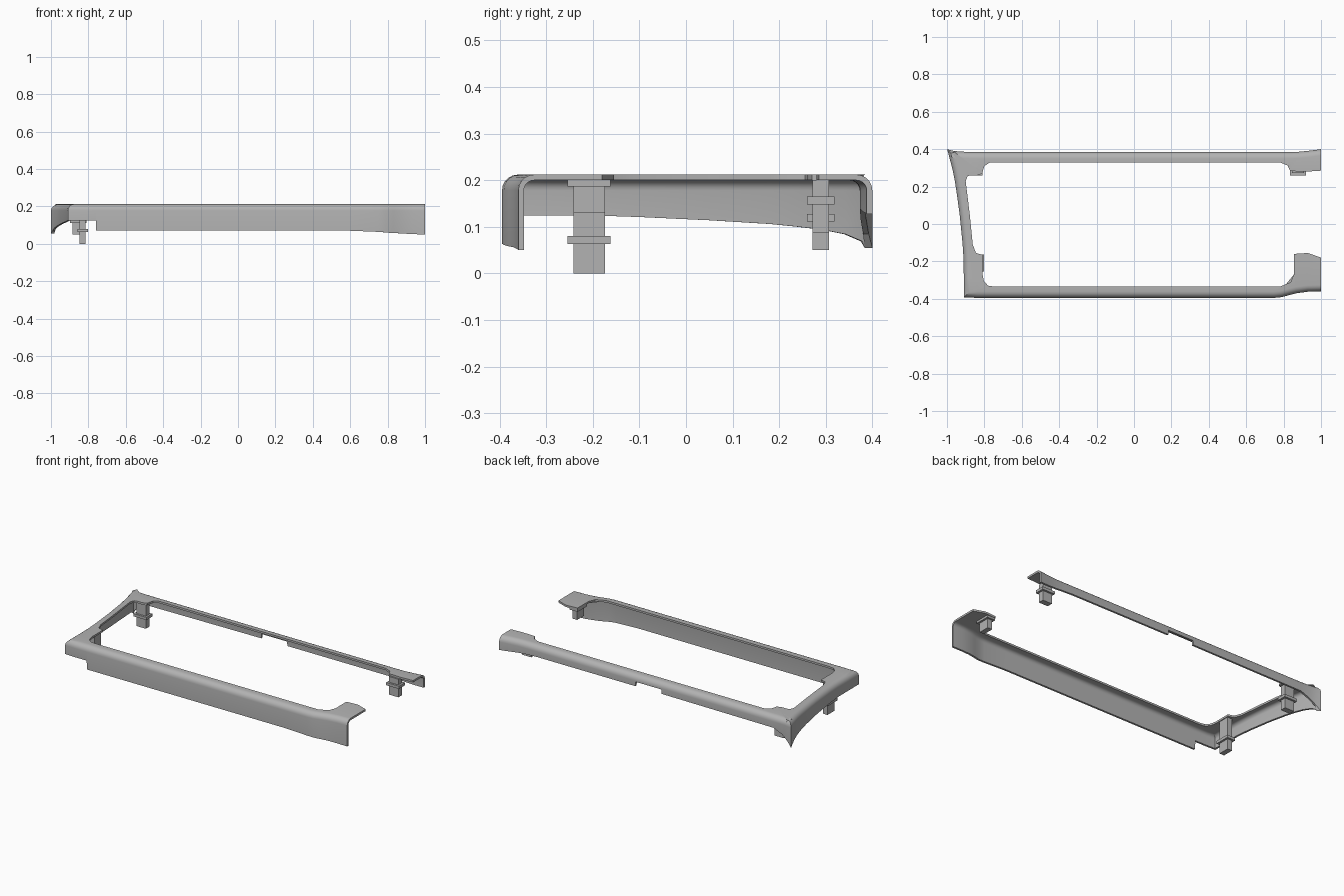
import bpy
import bmesh
import math
from mathutils import Vector

default_cube = bpy.data.objects.get("Cube")
if default_cube:
    bpy.data.objects.remove(default_cube, do_unlink=True)

grey = bpy.data.materials.new("plain grey plastic")
grey.use_nodes = True
colour = (0.45, 0.45, 0.45, 1.0)
grey.diffuse_color = colour
grey.node_tree.nodes["Principled BSDF"].inputs["Base Color"].default_value = colour

TOP = 0.212
WALL = 0.012
RADIUS = 0.034
ARC_STEPS = 5


def add_object(name, bm):
    """Turn a bmesh into a linked object with the shared material."""
    bmesh.ops.recalc_face_normals(bm, faces=bm.faces)
    mesh = bpy.data.meshes.new(name)
    bm.to_mesh(mesh)
    bm.free()
    mesh.materials.append(grey)
    obj = bpy.data.objects.new(name, mesh)
    bpy.context.scene.collection.objects.link(obj)
    return obj


def inward_offset(outline, k):
    """Mitred inward direction of the outer outline at one station."""
    here = outline[k]
    before = outline[max(k - 1, 0)]
    after = outline[min(k + 1, len(outline) - 1)]
    sides = []
    for a, b in ((before, here), (here, after)):
        if (b - a).length > 0:
            d = (b - a).normalized()
            sides.append(Vector((d.y, -d.x)))
    mitre = sum(sides, Vector((0, 0))).normalized()
    return mitre / max(mitre.dot(sides[0]), 0.5)


def section(outer, inner, low, inward):
    """Closed cross-section: top plate, rounded shoulder and outer skirt."""
    def arc(radius):
        for s in range(ARC_STEPS + 1):
            a = math.pi / 2 * s / ARC_STEPS
            xy = outer + inward * (RADIUS - radius * math.sin(a))
            yield (*xy, TOP - RADIUS + radius * math.cos(a))

    ring = [(*inner, TOP)] + list(arc(RADIUS)) + [(*outer, low)]
    ring.append((*(outer + inward * WALL), low))
    ring += reversed(list(arc(RADIUS - WALL)))
    ring.append((*inner, TOP - WALL))
    return ring


# Stations run from the open end: outer x, y, inner x, y, skirt bottom
front_run = [
    (1, -.36, 1, -.18, .05),
    (.93, -.362, .93, -.155, .052),
    (.87, -.37, .855, -.16, .056),
    (.83, -.38, .855, -.27, .058),
    (.79, -.391, .84, -.31, .061),
    (.75, -.395, .78, -.335, .064),
    (.6, -.395, .6, -.335, .07),
    (-.758, -.395, -.74, -.335, .07),
    (-.76, -.395, -.745, -.335, .124),
    (-.84, -.395, -.78, -.33, .124),
]
left_run = [
    (-.91, -.392, -.803, -.305, .124),
    (-.91, -.29, -.81, -.27, .124),
    (-.911, -.19, -.81, -.165, .124),
    (-.913, -.16, -.845, -.155, .123),
    (-.917, -.1, -.862, -.11, .121),
    (-.932, .05, -.878, .05, .114),
    (-.95, .18, -.894, .18, .106),
    (-.958, .23, -.9, .23, .101),
    (-.97, .29, -.89, .255, .094),
    (-.983, .34, -.875, .26, .084),
    (-.992, .375, -.84, .26, .069),
]
back_run = [
    (-1, .4, -.81, .27, .055),
    (-.97, .392, -.808, .285, .085),
    (-.93, .387, -.8, .31, .115),
    (-.87, .385, -.77, .33, .14),
    (-.102, .385, -.102, .33, .145),
    (-.1, .385, -.1, .33, .172),
    (.075, .385, .075, .33, .172),
    (.077, .385, .077, .33, .145),
    (.76, .385, .78, .33, .145),
    (.83, .385, .822, .312, .142),
    (.88, .386, .835, .283, .138),
    (.94, .392, .92, .28, .132),
    (1, .4, 1, .285, .128),
]

# Three-sided trim frame, lofted through all stations
stations = front_run + left_run + back_run
outline = [Vector(s[:2]) for s in stations]
bm = bmesh.new()
rings = []
for k, s in enumerate(stations):
    inward = inward_offset(outline, k)
    if k in (0, len(stations) - 1):
        inward = Vector((0, math.copysign(1, -s[1])))
    ring = section(outline[k], Vector(s[2:4]), s[4], inward)
    rings.append([bm.verts.new(p) for p in ring])
count = len(rings[0])
for a, b in zip(rings, rings[1:]):
    for j in range(count):
        n = (j + 1) % count
        bm.faces.new((a[j], a[n], b[n], b[j]))
bm.faces.new(rings[0])
bm.faces.new(rings[-1])
frame = add_object("trim_frame", bm)
bpy.context.view_layer.objects.active = frame
frame.select_set(True)
bpy.ops.object.shade_smooth_by_angle(angle=math.radians(35))
frame.select_set(False)


def box(bm, x, y, z):
    """Axis-aligned box from low and high limits."""
    made = bmesh.ops.create_cube(bm, size=1)["verts"]
    for v in made:
        v.co = [sum(r) / 2 + c * (r[1] - r[0]) for r, c in zip((x, y, z), v.co)]


def clip(name, x, y, low, flange):
    """Mounting peg with a thin collar."""
    bm = bmesh.new()
    box(bm, x, y, (low, TOP - WALL))
    edge = 0.012
    box(bm, (x[0] - edge, x[1] + edge), (y[0] - edge, y[1] + edge),
        (flange, flange + 0.017))
    return add_object(name, bm)


# Mounting clips under the four corner tabs
front_y = (-.242, -.174)
back_y = (.272, .307)
clip("front_right_clip", (-.847, -.815), front_y, 0, .063)
clip("back_right_clip", (-.885, -.822), back_y, .05, .111)
clip("front_left_clip", (.868, .9), front_y, .13, .187)
clip("back_left_clip", (.845, .908), back_y, .088, .148)
